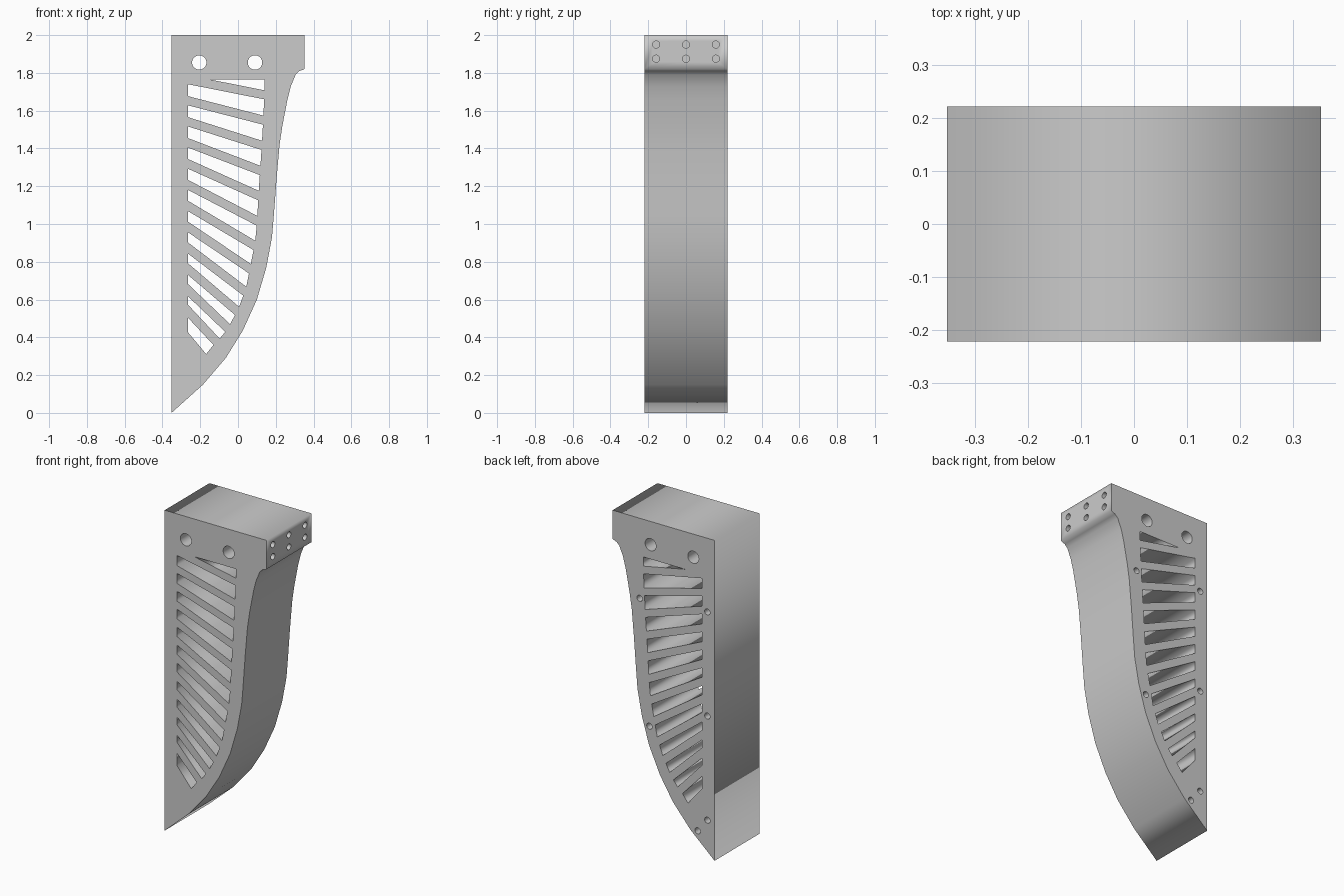
import bpy
import bmesh
import math
from mathutils import Matrix, Vector
from mathutils.geometry import intersect_line_line_2d

cube = bpy.data.objects.get("Cube")
if cube:
    bpy.data.objects.remove(cube, do_unlink=True)

HALF_DEPTH = 0.221
SLOT_LEFT, SLOT_TOP = -0.265, 1.765
RIB_COUNT, RIB_HALF, RIB_STEP = 12, 0.0235, 0.1114

# Outer side profile: straight back edge, block head and curved belly
outline = [(-.352, 0), (-.352, 2), (.352, 2), (.352, 1.82), (.325, 1.81), (.305, 1.79),
           (.28, 1.73), (.262, 1.66), (.235, 1.52), (.22, 1.42), (.205, 1.25), (.19, 1.05),
           (.18, .93), (.15, .77), (.1, .6), (.025, .435), (-.065, .29), (-.185, .15)]

# Curved limit of the slots, parallel to the belly
limit = [(.142, 1.8), (.14, 1.7), (.135, 1.58), (.125, 1.4), (.11, 1.18), (.1, 1), (.09, .9),
         (.065, .775), (.045, .67), (.01, .57), (-.035, .48), (-.08, .41), (-.13, .36),
         (-.165, .315), (-.21, .27)]


def rib_edge(k, side):
    """Start and end of one edge of a slanted rib, from the left wall to the limit."""
    angle = math.radians(11.2 + 3.25 * k)
    half = RIB_HALF if k < RIB_COUNT else 0
    start = Vector((SLOT_LEFT, 1.764 - RIB_STEP * k + side * half / math.cos(angle)))
    far = start + Vector((math.cos(angle), -math.sin(angle)))
    for a, b in zip(limit, limit[1:]):
        hit = intersect_line_line_2d(start, far, Vector(a), Vector(b))
        if hit:
            return start, hit
    return start, far


def circle(x, z, r, n=32):
    return [(x + r * math.cos(math.tau * i / n), z + r * math.sin(math.tau * i / n))
            for i in range(n)]


# Slots between neighbouring ribs, beginning with the small wedge at the top
start, end = rib_edge(0, 1)
t = (SLOT_TOP - start.y) / (end.y - start.y)
loops = [outline, [start.lerp(end, t), (.14, SLOT_TOP), end]]
for k in range(RIB_COUNT):
    top_l, top_r = rib_edge(k, -1)
    low_l, low_r = rib_edge(k + 1, 1)
    loops.append([top_l, top_r, low_r, low_l])

# Two large through holes in the head
loops += [circle(x, 1.855, .038) for x in (-.205, .09)]

# Extrude the filled profile across the width
curve = bpy.data.curves.new("bracket_profile", 'CURVE')
curve.dimensions = '2D'
curve.fill_mode = 'BOTH'
curve.extrude = HALF_DEPTH
for points in loops:
    spline = curve.splines.new('POLY')
    spline.points.add(len(points) - 1)
    for p, co in zip(spline.points, points):
        p.co = (co[0], co[1], 0, 1)
    spline.use_cyclic_u = True
profile = bpy.data.objects.new("bracket_profile", curve)
bpy.context.collection.objects.link(profile)
bpy.context.view_layer.update()
mesh = bpy.data.meshes.new_from_object(
    profile.evaluated_get(bpy.context.evaluated_depsgraph_get()))
bpy.data.objects.remove(profile, do_unlink=True)

bm = bmesh.new()
bm.from_mesh(mesh)
bmesh.ops.remove_doubles(bm, verts=bm.verts, dist=1e-5)
bmesh.ops.rotate(bm, verts=bm.verts, matrix=Matrix.Rotation(math.pi / 2, 3, 'X'))
bmesh.ops.recalc_face_normals(bm, faces=bm.faces)
bm.to_mesh(mesh)
bm.free()
mesh.name = "bracket_body"
body = bpy.data.objects.new("bracket_body", mesh)
bpy.context.collection.objects.link(body)

# Blind screw holes: six in the end of the head, six in the back face
bm = bmesh.new()


def drill(location, axis, depth):
    rot = Matrix.Rotation(math.pi / 2, 4, axis)
    bmesh.ops.create_cone(bm, cap_ends=True, segments=20, radius1=.019, radius2=.019,
                          depth=2 * depth, matrix=Matrix.Translation(location) @ rot)


for y in (-.158, 0, .158):
    for z in (1.875, 1.95):
        drill((.352, y, z), 'Y', .12)
for x, z in [(-.302, 1.54), (-.302, .89), (-.302, .24), (.166, 1.5), (.098, .72), (-.235, .156)]:
    drill((x, HALF_DEPTH, z), 'X', .1)
cutter_mesh = bpy.data.meshes.new("screw_hole_cutter")
bm.to_mesh(cutter_mesh)
bm.free()
cutter = bpy.data.objects.new("screw_hole_cutter", cutter_mesh)
bpy.context.collection.objects.link(cutter)
cutter.hide_render = True

mod = body.modifiers.new("screw_holes", 'BOOLEAN')
mod.operation = 'DIFFERENCE'
mod.solver = 'EXACT'
mod.object = cutter
bpy.context.view_layer.objects.active = body
bpy.ops.object.modifier_apply(modifier=mod.name)
bpy.data.objects.remove(cutter, do_unlink=True)
